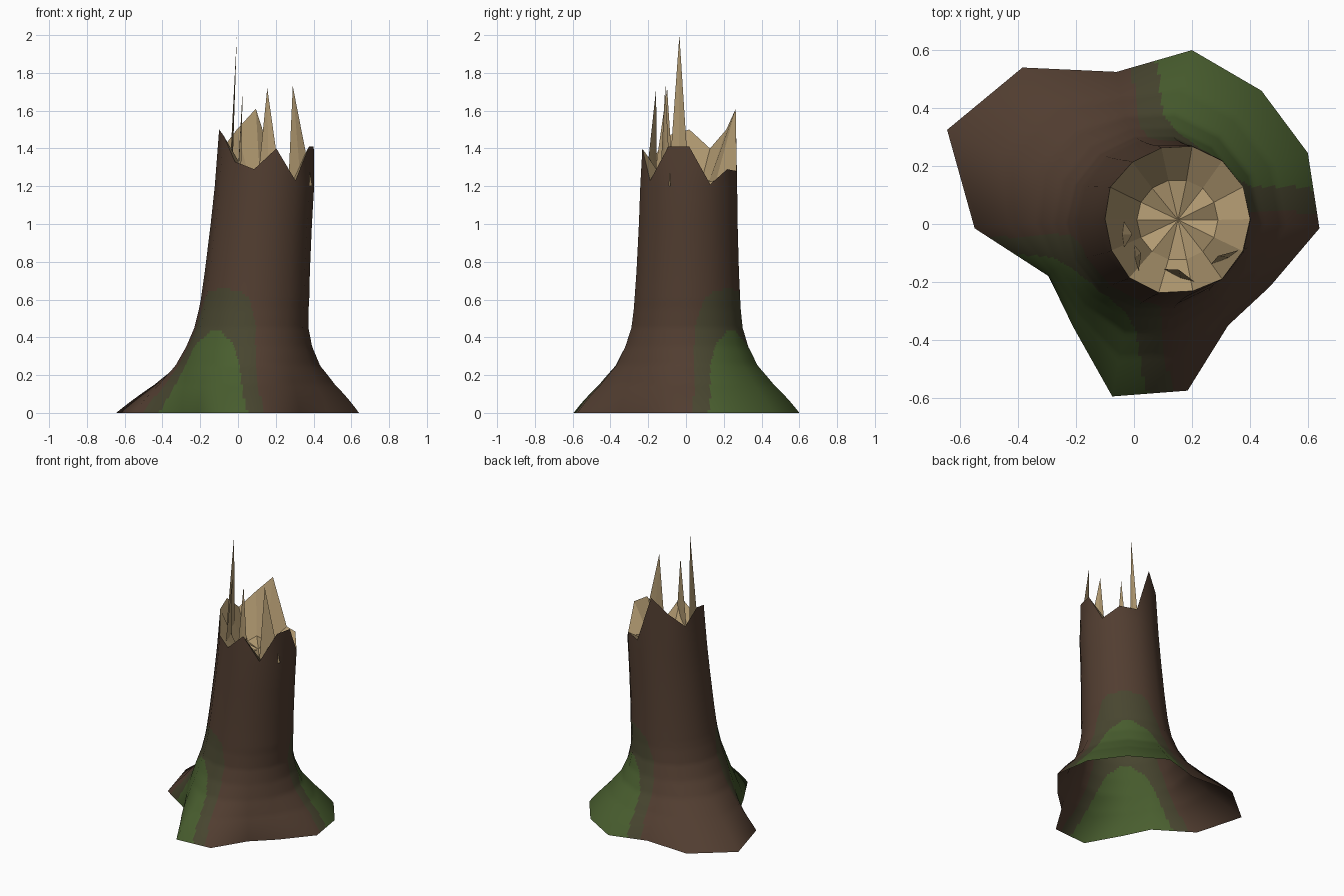
import bpy, bmesh
from math import sin, cos, pi, radians
from mathutils import Vector

if "Cube" in bpy.data.objects:
    bpy.data.objects.remove(bpy.data.objects["Cube"])

SIDES, SUB = 14, 16
COLUMNS = SIDES * SUB
RIM_START = 1.2


def make_material(name, colour):
    mat = bpy.data.materials.new(name)
    mat.use_nodes = True
    mat.diffuse_color = (*colour, 1)
    mat.node_tree.nodes["Principled BSDF"].inputs["Base Color"].default_value = (*colour, 1)
    return mat


bark = make_material("bark_brown", (.083, .047, .03))
thin_moss = make_material("thin_moss_olive", (.064, .06, .029))
moss = make_material("moss_green", (.066, .111, .028))
wood = make_material("pale_wood", (.44, .32, .165))


def lerp_table(table, x):
    """Piecewise linear lookup in (x, value) pairs."""
    for (x0, v0), (x1, v1) in zip(table, table[1:]):
        if x <= x1:
            return v0 + (v1 - v0) * (x - x0) / (x1 - x0)
    return table[-1][1]


# Lean, girth and root spread by height
LEAN = [(0, 0), (.25, .045), (.6, .09), (1.2, .14), (1.5, .15)]
GIRTH = [(0, .4), (.15, .36), (.25, .345), (.35, .325), (.45, .302), (.55, .29),
         (.75, .278), (1, .268), (1.2, .263), (1.5, .25)]
SPREAD = [(0, 1), (.15, .45), (.25, .15), (.35, .03), (.45, 0)]

# Root outline on the ground, counterclockwise from the left side
ROOTS = [(.64, -.015), (.6, .245), (.44, .46), (.2, .6), (-.06, .525), (-.385, .54),
         (-.645, .325), (-.55, -.015), (-.295, -.18), (-.21, -.355), (-.075, -.595),
         (.185, -.575), (.325, -.35), (.47, -.215)]

# Broken edge heights around the trunk
BROKEN_EDGE = [1.41, 1.21, 1.29, 1.28, 1.61, 1.5, 1.4, 1.5, 1.47, 1.33, 1.29, 1.4, 1.23, 1.41]

# Moss half width in sides by height, centred on two opposite sides
GREEN = [(0, 1.48), (.25, 1.25), (.36, .93), (.44, .2), (.45, -1)]
OLIVE = [(0, 1.8), (.45, 1.7), (.6, 1.3), (.65, .8), (.66, -1)]
MOSS_SIDES = (2, 9)


def direction(side):
    a = 2 * pi * side / SIDES
    return Vector((cos(a), sin(a), 0))


def axis(z):
    return Vector((lerp_table(LEAN, z), .012 * z, z))


def corner(side, z):
    """Point on one of the trunk's main upright edges."""
    root = Vector((*ROOTS[side % SIDES], 0))
    return axis(z) + (direction(side) * lerp_table(GIRTH, z)).lerp(root, lerp_table(SPREAD, z))


def between(col, value):
    """Blend a per-side value to a column lying between two sides."""
    i, t = divmod(col, SUB)
    a, b = value(i), value((i + 1) % SIDES)
    return a + (b - a) * (t / SUB)


def surface(col, z):
    return between(col, lambda side: corner(side, z))


def loft(bm, rings):
    """Join closed rings of points with quads."""
    made = [[bm.verts.new(p) for p in ring] for ring in rings]
    for low, high in zip(made, made[1:]):
        n = len(low)
        for k in range(n):
            j = (k + 1) % n
            bm.faces.new((low[k], low[j], high[j], high[k]))
    return made


def finish(bm, name, materials):
    mesh = bpy.data.meshes.new(name)
    bm.to_mesh(mesh)
    bm.free()
    for mat in materials:
        mesh.materials.append(mat)
    obj = bpy.data.objects.new(name, mesh)
    bpy.context.collection.objects.link(obj)
    return obj


# Trunk with flared roots and broken top, open underneath, mossy on two sides
bm = bmesh.new()
levels = [k * .015 for k in range(45)] + [.75, 1, RIM_START]
rings = [[surface(c, z) for c in range(COLUMNS)] for z in levels]
rings.append([between(c, lambda s: corner(s, BROKEN_EDGE[s])) for c in range(COLUMNS)])
loft(bm, rings)
for n, face in enumerate(bm.faces):
    face.smooth = True
    side = (n % COLUMNS + .5) / SUB
    z = face.calc_center_median().z
    away = min(abs(side - s) for s in MOSS_SIDES)
    if away < lerp_table(GREEN, z):
        face.material_index = 2
    elif away < lerp_table(OLIVE, z):
        face.material_index = 1
trunk = finish(bm, "trunk", [bark, thin_moss, moss])

# Shade the trunk smoothly from one main edge to the next
found = [v.normal.copy() for v in trunk.data.vertices]
shading = []
for ring in range(len(rings)):
    start = ring * COLUMNS
    shading += [between(c, lambda s: found[start + s * SUB]).normalized()
                for c in range(COLUMNS)]
trunk.data.normals_split_custom_set_from_vertices(shading)

# Pale heartwood falling from the broken edge to a hollow centre
bm = bmesh.new()
rings = loft(bm, [[corner(s, BROKEN_EDGE[s]) for s in range(SIDES)],
                  [axis(RIM_START) + direction(s) * .14 + Vector((.01, 0, .03 * (s % 2)))
                   for s in range(SIDES)]])
middle = bm.verts.new(axis(RIM_START) + Vector((.012, 0, 0)))
for k in range(SIDES):
    bm.faces.new((rings[-1][k], rings[-1][(k + 1) % SIDES], middle))
finish(bm, "heartwood", [wood])


def splinter(name, base, tip, half_width, turn):
    """Thin blade of wood, its flat side turned about the upright."""
    along = Vector((cos(radians(turn)), sin(radians(turn)), 0))
    across = Vector((-along.y, along.x, 0)) * .008
    centre = Vector((*base, RIM_START))
    bm = bmesh.new()
    foot = [bm.verts.new(centre + offset)
            for offset in (along * -half_width, -across, along * half_width, across)]
    point = bm.verts.new(tip)
    for k in range(4):
        bm.faces.new((foot[k], foot[(k + 1) % 4], point))
    finish(bm, name, [wood])


# Tall splinters standing inside the rim
splinter("tall_splinter", (-.04, -.038), (-.006, -.035, 2), .055, 90)
splinter("right_splinter", (.005, -.12), (.025, -.1, 1.72), .055, -80)
splinter("front_splinter", (.165, -.185), (.155, -.158, 1.72), .07, -25)
splinter("left_splinter", (.33, -.11), (.29, -.11, 1.73), .07, 24)
